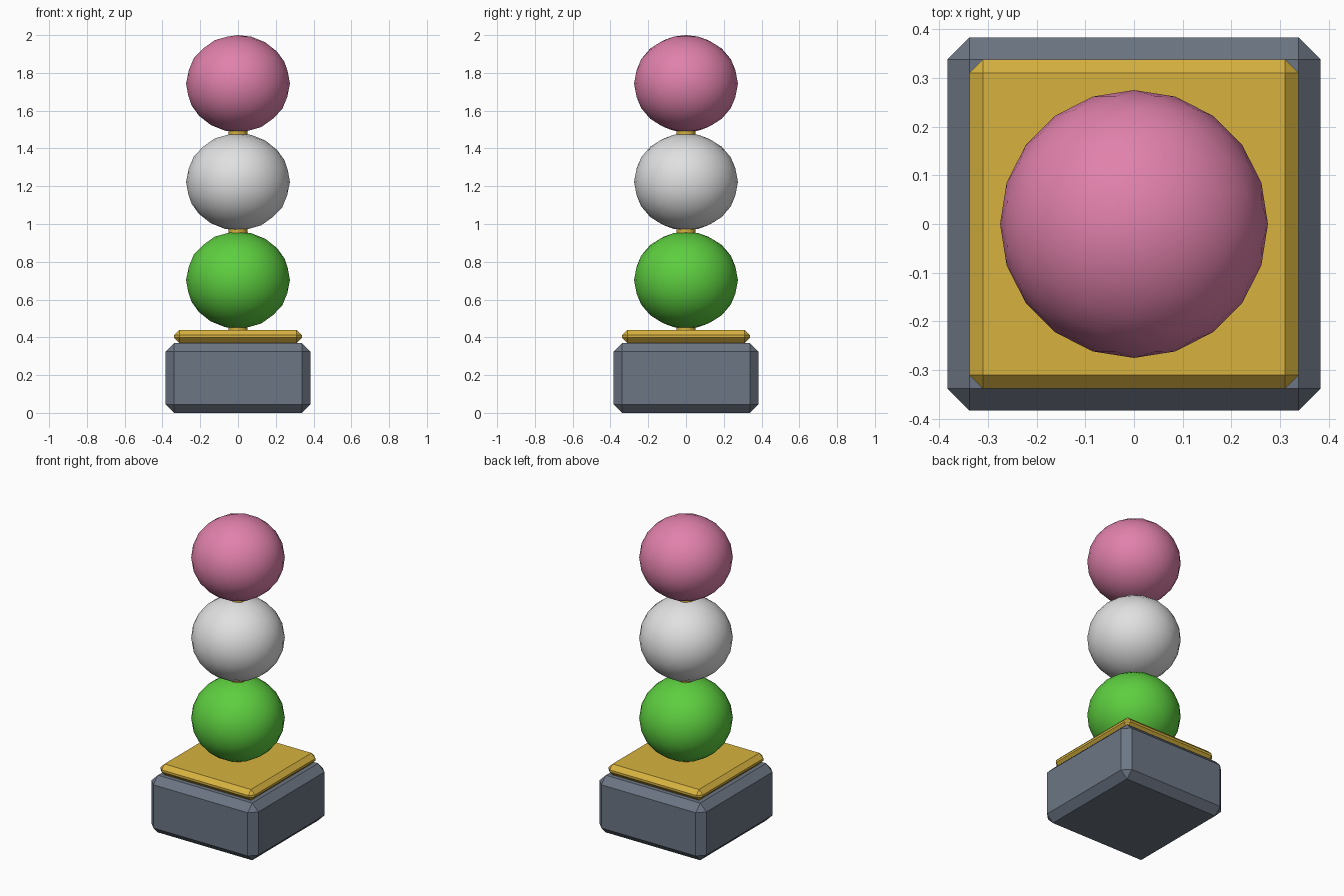
import bpy

cube = bpy.data.objects.get("Cube")
if cube:
    bpy.data.objects.remove(cube, do_unlink=True)


def material(name, rgb):
    mat = bpy.data.materials.new(name)
    mat.use_nodes = True
    color = (*rgb, 1)
    mat.diffuse_color = color
    mat.node_tree.nodes["Principled BSDF"].inputs["Base Color"].default_value = color
    return mat


slate = material("slate", (0.15, 0.18, 0.23))
gold = material("gold", (0.68, 0.45, 0.05))
green = material("green", (0.11, 0.62, 0.05))
white = material("white", (0.75, 0.75, 0.75))
pink = material("pink", (0.75, 0.22, 0.41))


def finish(name, mat):
    obj = bpy.context.object
    obj.name = name
    obj.data.materials.append(mat)
    return obj


# Chamfered block resting on z = bottom
def block(name, width, bottom, top, chamfer, mat):
    bpy.ops.mesh.primitive_cube_add(size=1, location=(0, 0, (bottom + top) / 2))
    obj = finish(name, mat)
    obj.scale = (width, width, top - bottom)
    bpy.ops.object.transform_apply(location=False, rotation=False, scale=True)
    bevel = obj.modifiers.new("chamfer", 'BEVEL')
    bevel.width = chamfer
    bevel.segments = 1


# Slightly flattened faceted ball with smooth shading
def ball(name, z, mat):
    bpy.ops.mesh.primitive_ico_sphere_add(subdivisions=3, radius=0.275, location=(0, 0, z))
    obj = finish(name, mat)
    obj.scale.z = 0.935
    bpy.ops.object.shade_smooth()


block("base", 0.766, 0, 0.37, 0.045, slate)
block("plate", 0.676, 0.37, 0.44, 0.028, gold)

# Skewer through the balls
bpy.ops.mesh.primitive_cylinder_add(vertices=12, radius=0.05, depth=1.2, location=(0, 0, 1.04))
finish("skewer", gold)
bpy.ops.object.shade_smooth_by_angle()

ball("lower_ball", 0.703, green)
ball("middle_ball", 1.223, white)
ball("top_ball", 1.743, pink)
